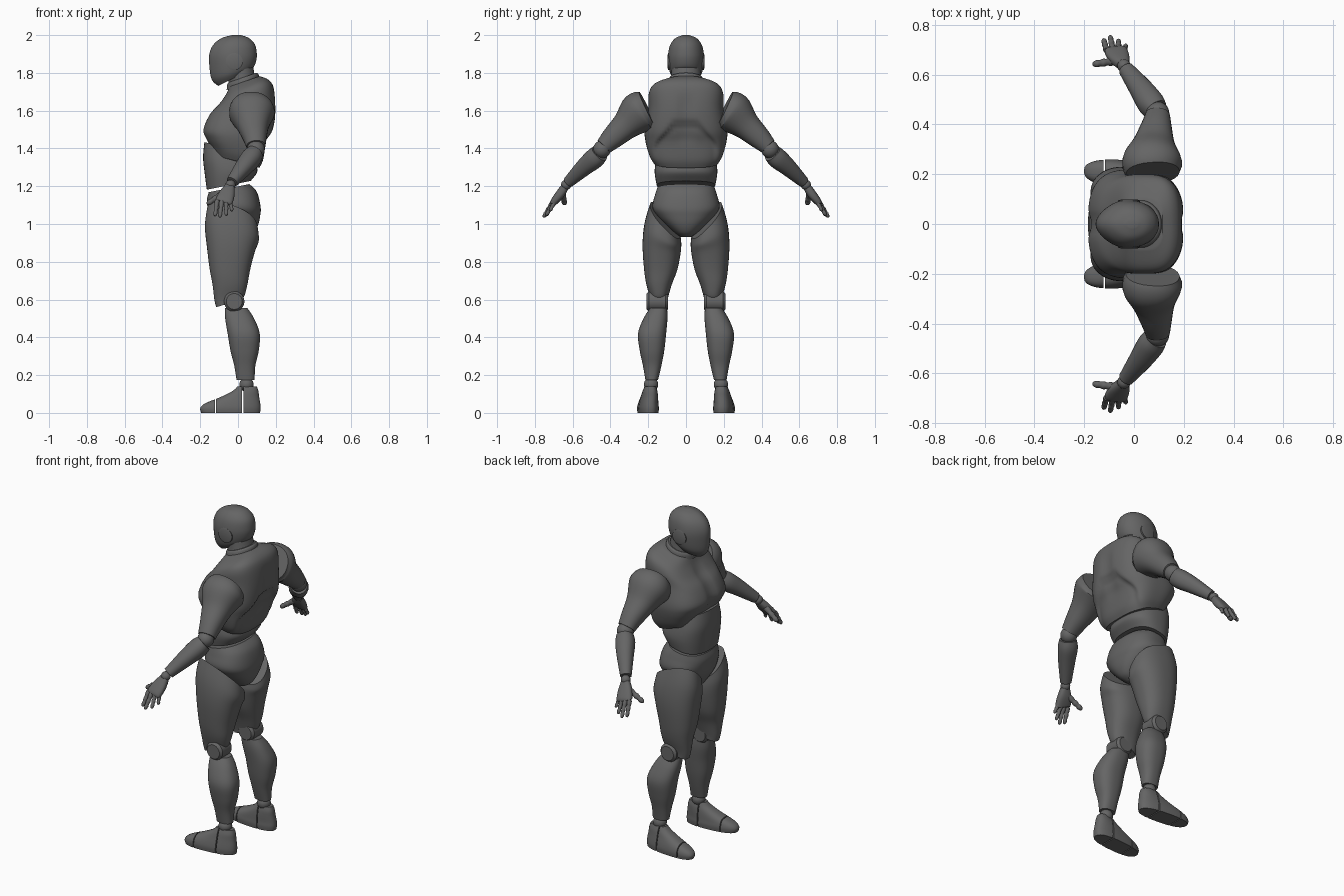
import bpy, bmesh, math
from mathutils import Vector

cube = bpy.data.objects.get("Cube")
if cube:
    bpy.data.objects.remove(cube, do_unlink=True)

grey = bpy.data.materials.new("dark_grey")
grey.use_nodes = True
colour = (0.13, 0.13, 0.13, 1)
grey.diffuse_color = colour
grey.node_tree.nodes["Principled BSDF"].inputs["Base Color"].default_value = colour


def finish(name, bm, pair=False, angle=35):
    bmesh.ops.recalc_face_normals(bm, faces=bm.faces)
    mesh = bpy.data.meshes.new(name)
    bm.to_mesh(mesh)
    bm.free()
    mesh.materials.append(grey)
    ob = bpy.data.objects.new(name, mesh)
    bpy.context.collection.objects.link(ob)
    bpy.ops.object.select_all(action='DESELECT')
    ob.select_set(True)
    bpy.context.view_layer.objects.active = ob
    bpy.ops.object.shade_smooth_by_angle(angle=math.radians(angle))
    if pair:
        mod = ob.modifiers.new("Mirror", 'MIRROR')
        mod.use_axis = (False, True, False)
    return ob


def spline(rows, steps):
    """Smooth the rows with a Catmull-Rom curve."""
    out = []
    for i in range(len(rows) - 1):
        p = [rows[max(0, min(len(rows) - 1, i + k))] for k in (-1, 0, 1, 2)]
        for s in range(steps):
            t = s / steps
            out.append([0.5 * (2 * b + (c - a) * t + (2 * a - 5 * b + 4 * c - d) * t * t
                               + (3 * b - a - 3 * c + d) * t ** 3) for a, b, c, d in zip(*p)])
    return out + [list(rows[-1])]


def skin(bm, rings):
    vs = [[bm.verts.new(p) for p in ring] for ring in rings]
    n = len(vs[0])
    for a, b in zip(vs, vs[1:]):
        for i in range(n):
            bm.faces.new((a[i], a[(i + 1) % n], b[(i + 1) % n], b[i]))
    bm.faces.new(vs[0])
    bm.faces.new(vs[-1])


def outline(power, n):
    for i in range(n):
        a = 2 * math.pi * (i + 0.5) / n
        c, s = math.cos(a), math.sin(a)
        yield (math.copysign(abs(c) ** (2 / power), c), math.copysign(abs(s) ** (2 / power), s))


def loft(name, rows, pair=False, power=2.4, shape=None, clip=None, n=48):
    """Upright form; rows are z, x range, y range, tilt along x, tilt along y."""
    bm = bmesh.new()
    rings = []
    for z, x0, x1, y0, y1, tx, ty in spline(rows, 5):
        ring = []
        for c, s in outline(power, n):
            dx, dy = (x1 - x0) / 2 * c, (y1 - y0) / 2 * s
            p = Vector(((x0 + x1) / 2 + dx, (y0 + y1) / 2 + dy, z + tx * dx + ty * dy))
            ring.append(shape(p, c) if shape else p)
        rings.append(ring)
    skin(bm, rings)
    if clip:
        for x, d in zip(clip, (-1, 1)):
            geom = bm.verts[:] + bm.edges[:] + bm.faces[:]
            bmesh.ops.bisect_plane(bm, geom=geom, plane_co=(x, 0, 0), plane_no=(d, 0, 0),
                                   clear_outer=True)
            bmesh.ops.holes_fill(bm, edges=[e for e in bm.edges if e.is_boundary])
    return finish(name, bm, pair)


def centred(rows):
    return [(z, a, b, -w, w, t, 0) for z, a, b, w, t in rows]


def tube(name, rows, power=2.2, n=28, steps=5):
    """Limb along a path; rows are x, y, z, fore-aft radius, other radius."""
    bm = bmesh.new()
    pts = spline(rows, steps)
    rings = []
    for i, (x, y, z, a, b) in enumerate(pts):
        lo, hi = pts[max(0, i - 1)], pts[min(len(pts) - 1, i + 1)]
        t = (Vector(hi[:3]) - Vector(lo[:3])).normalized()
        u = Vector((1, 0, 0))
        u = (u - u.dot(t) * t).normalized()
        v = t.cross(u)
        rings.append([Vector((x, y, z)) + u * a * c + v * b * s for c, s in outline(power, n)])
    skin(bm, rings)
    return finish(name, bm, True)


def ball(name, at, r):
    bm = bmesh.new()
    bmesh.ops.create_uvsphere(bm, u_segments=24, v_segments=14, radius=r)
    bmesh.ops.translate(bm, verts=bm.verts, vec=at)
    finish(name, bm, True)


def disc(name, at, r, width):
    """Short rounded cylinder lying across the body."""
    rows = [(at[0], at[1] + k * width / 2, at[2], r * f, r * f)
            for k, f in ((-1, .78), (-.75, 1), (.75, 1), (1, .78))]
    tube(name, rows, 2, 32, 1)


def smooth(t):
    t = max(0, min(1, t))
    return t * t * (3 - 2 * t)


# Head, with a narrower face
def face_shape(p, c):
    p.y *= 1 - 0.28 * max(0, -c) ** 2
    return p


loft("head", centred([
    (1.775, -.105, .07, .065, .5), (1.80, -.14, .085, .084, .3), (1.85, -.152, .096, .094, .1),
    (1.90, -.152, .10, .095, 0), (1.95, -.13, .09, .083, 0), (1.985, -.085, .057, .055, 0),
    (2.0, -.03, .015, .015, 0)]), power=2.1, shape=face_shape)
disc("ear_discs", (-.02, .085, 1.86), .045, .025)
loft("neck", centred([(1.70, -.055, .12, .10, .2), (1.75, -.05, .095, .082, .2),
                      (1.82, -.05, .08, .075, .2)]), power=2)
loft("neck_collar", centred([(1.74, -.06, .115, .098, .35), (1.765, -.058, .108, .092, .35),
                             (1.775, -.05, .098, .084, .35)]), power=2)


# Chest, with breast cleft, spine groove and sunken lower back
def chest_shape(p, c):
    y = abs(p.y)
    groove = math.exp(-(y / .035) ** 2) * smooth((p.z - 1.4) / .08) * smooth((1.72 - p.z) / .1)
    if c < 0:
        p.x += .016 * groove
    else:
        p.x -= .012 * groove
        edge = 1.55 - 1.1 * max(0, y - .06)
        p.x -= .022 * smooth((edge - p.z) / .03) * smooth((.19 - y) / .05)
    return p


loft("chest", centred([
    (1.755, -.045, .115, .10, .35), (1.725, -.065, .16, .172, .35), (1.68, -.10, .188, .198, .3),
    (1.60, -.15, .20, .20, .1), (1.50, -.185, .192, .218, 0), (1.44, -.168, .17, .215, -.05),
    (1.37, -.14, .155, .195, -.2), (1.33, -.125, .135, .172, -.25)]),
    power=2.9, shape=chest_shape, n=96)
loft("abdomen", centred([
    (1.40, -.178, .09, .14, -.25), (1.33, -.185, .10, .16, -.15), (1.27, -.177, .10, .166, 0),
    (1.205, -.165, .068, .155, .2)]), power=2.5)
loft("pelvis", centred([
    (1.19, -.155, .06, .152, .2), (1.15, -.165, .10, .165, .15), (1.09, -.162, .12, .178, 0),
    (1.04, -.155, .117, .15, 0), (.99, -.13, .105, .10, 0), (.95, -.10, .08, .055, 0),
    (.93, -.06, .04, .025, 0)]))

# Legs
loft("thighs", [
    (1.02, -.165, .105, .03, .19, -.35, 1), (.95, -.175, .11, .025, .22, -.25, .5),
    (.87, -.165, .09, .028, .23, -.1, .2), (.76, -.15, .065, .045, .222, 0, 0),
    (.68, -.135, .05, .075, .21, 0, 0), (.61, -.125, .035, .095, .19, .15, 0),
    (.58, -.115, .02, .10, .185, .3, 0)], True)
disc("knee_joints", (-.02, .152, .59), .054, .115)
loft("calves", [
    (.555, -.07, .05, .10, .19, 0, 0), (.50, -.068, .085, .098, .225, 0, 0),
    (.42, -.055, .115, .105, .254, 0, 0), (.33, -.04, .11, .115, .245, 0, 0),
    (.25, -.02, .092, .13, .228, 0, 0), (.175, -.008, .088, .148, .215, 0, 0)], True)
ball("ankle_joints", (.045, .185, .15), .038)


# Feet, split into heel, instep and toe pieces
def toe_out(p, c):
    p.y -= .07 * p.x
    return p


foot = [(0, -.195, .117, .145, .252, 0, 0), (.025, -.20, .12, .143, .254, 0, 0),
        (.05, -.175, .118, .146, .25, 0, 0), (.085, -.09, .112, .15, .24, 0, 0),
        (.115, -.03, .108, .155, .232, 0, 0), (.14, -.003, .10, .163, .222, 0, 0)]
for part, clip in (("heels", (.028, .3)), ("insteps", (-.117, .022)), ("toes", (-.3, -.122))):
    loft(part, foot, True, 2.5, toe_out, clip)

# Arms
tube("upper_arms", [
    (.075, .205, 1.61, .108, .10), (.073, .25, 1.585, .12, .112), (.08, .32, 1.52, .085, .077),
    (.09, .39, 1.455, .062, .06), (.095, .435, 1.41, .05, .046)])
ball("elbow_joints", (.095, .445, 1.395), .047)
tube("forearms", [
    (.09, .457, 1.375, .046, .048), (.068, .485, 1.347, .054, .054), (.03, .54, 1.30, .047, .046),
    (-.032, .622, 1.222, .031, .03)])
ball("wrist_joints", (-.04, .635, 1.207), .027)

# Hands
tube("palms", [
    (-.043, .64, 1.198, .026, .021), (-.058, .665, 1.16, .041, .024),
    (-.073, .695, 1.122, .046, .02), (-.077, .70, 1.112, .04, .014)], power=2.6)


def finger(name, base, tip, r):
    a, b = Vector(base), Vector(tip)
    ks = ((0, 1), (.2, 1.05), (.4, .82), (.5, 1), (.7, .75), (.78, .9), (.93, .7), (1, .3))
    tube(name, [(*a.lerp(b, k), r * f, r * f) for k, f in ks], 2, 14, 2)


finger("index_fingers", (-.11, .697, 1.125), (-.122, .742, 1.042), .0125)
finger("middle_fingers", (-.086, .703, 1.12), (-.096, .755, 1.035), .0125)
finger("ring_fingers", (-.063, .70, 1.12), (-.062, .74, 1.045), .012)
finger("little_fingers", (-.042, .69, 1.13), (-.032, .72, 1.068), .011)
finger("thumbs", (-.075, .655, 1.165), (-.165, .642, 1.105), .0165)
